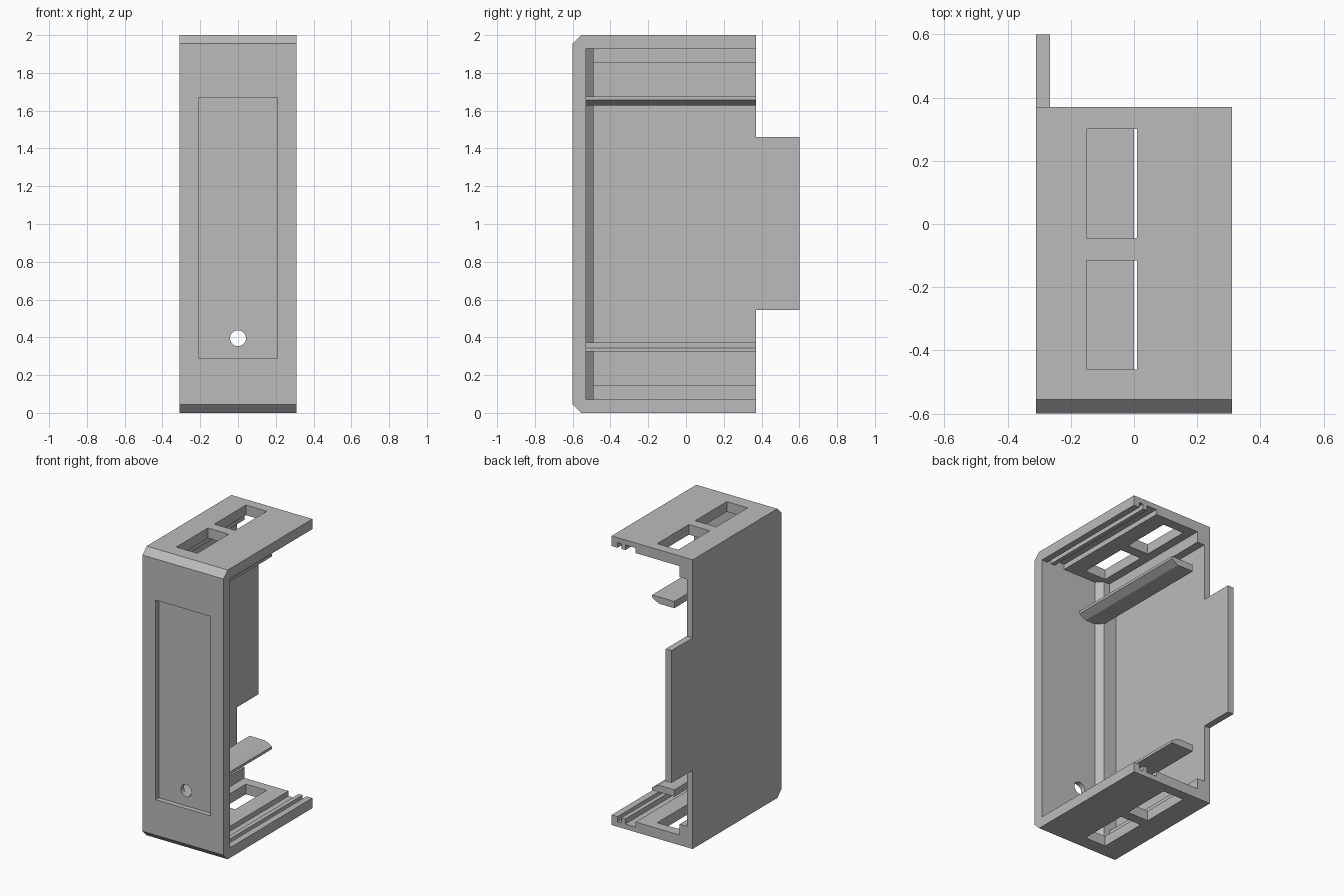
import bpy
import bmesh
from mathutils import Vector

if "Cube" in bpy.data.objects:
    bpy.data.objects.remove(bpy.data.objects["Cube"], do_unlink=True)

# One plain grey plastic
GREY = (0.5, 0.5, 0.5, 1)
plastic = bpy.data.materials.new("grey plastic")
plastic.use_nodes = True
plastic.diffuse_color = GREY
plastic.node_tree.nodes["Principled BSDF"].inputs["Base Color"].default_value = GREY


def finish(name, bm):
    bmesh.ops.recalc_face_normals(bm, faces=bm.faces)
    mesh = bpy.data.meshes.new(name)
    bm.to_mesh(mesh)
    bm.free()
    mesh.materials.append(plastic)
    obj = bpy.data.objects.new(name, mesh)
    bpy.context.collection.objects.link(obj)
    return obj


def prism(name, points, axis, start, end):
    """Extrude a 2D profile along an axis; the profile uses the other two axes in order."""
    def place(p):
        co = list(p)
        co.insert("xyz".index(axis), start)
        return Vector(co)
    bm = bmesh.new()
    face = bm.faces.new([bm.verts.new(place(p)) for p in points])
    side = bmesh.ops.extrude_face_region(bm, geom=[face])
    shift = Vector([end - start if a == axis else 0 for a in "xyz"])
    bmesh.ops.translate(bm, vec=shift,
                        verts=[v for v in side["geom"] if isinstance(v, bmesh.types.BMVert)])
    return finish(name, bm)


def box(name, x, y, z):
    return prism(name, [(x[0], y[0]), (x[1], y[0]), (x[1], y[1]), (x[0], y[1])], "z", *z)


def cylinder_y(name, x, z, radius, y):
    bm = bmesh.new()
    bmesh.ops.create_cone(bm, cap_ends=True, segments=32, radius1=radius,
                          radius2=radius, depth=y[1] - y[0])
    for v in bm.verts:
        v.co = Vector((x + v.co.x, sum(y) / 2 + v.co.z, z + v.co.y))
    return finish(name, bm)


def cut(target, cutter):
    cutter.hide_render = True
    mod = target.modifiers.new("cut", "BOOLEAN")
    mod.operation = "DIFFERENCE"
    mod.solver = "EXACT"
    mod.object = cutter
    bpy.context.view_layer.objects.active = target
    bpy.ops.object.modifier_apply(modifier=mod.name)
    bpy.data.objects.remove(cutter, do_unlink=True)


def flip(z):
    return 2 - z


FRONT, BACK, TAB = -0.6, 0.37, 0.6
LEFT, RIGHT = -0.31, 0.31
WALL, INNER = -0.265, -0.53
FLOOR, CH = 0.07, 0.045
FAR = 0.8

# Housing silhouette with chamfered front edges and a rear tab
lower = [(FRONT, CH), (FRONT + CH, 0), (BACK, 0), (BACK, 0.545), (TAB, 0.545)]
upper = [(TAB, 1.46), (BACK, 1.46), (BACK, 2), (FRONT + CH, 2), (FRONT, 2 - CH)]
housing = prism("housing", lower + upper, "x", LEFT, RIGHT)

# Hollow interior, open to one side and the back
cut(housing, box("cavity", (WALL, FAR), (INNER, FAR), (FLOOR, flip(FLOOR))))

# Shallow front recess and two screw holes
cut(housing, box("recess", (-0.21, 0.21), (-FAR, FRONT + 0.035), (0.29, 1.67)))
for z in (0.395, 1.57):
    cut(housing, cylinder_y("screw_hole", 0, z, 0.042, (-FAR, -0.4)))

# Vent windows and lid grooves in both end panels
for base, inside in ((-0.1, 0.2), (1.8, 2.1)):
    for y in ((-0.46, -0.115), (-0.045, 0.30)):
        cut(housing, box("window", (-0.15, 0.01), y, (base, inside)))
for x in ((0.127, 0.205), (0.235, 0.265)):
    for z in ((0.035, 0.1), (1.9, 1.965)):
        cut(housing, box("groove", x, (INNER, FAR), z))

# Chamfered rib in the corner between front and side wall
prism("front_corner_rib",
      [(WALL, INNER), (-0.125, INNER), (-0.165, -0.49), (WALL, -0.49)],
      "z", FLOOR, flip(FLOOR))

# Mirrored corner ribs and board guides at the top and bottom
guide = [(-0.17, 0.325), (0, 0.325), (0, 0.343), (-0.05, 0.372), (-0.17, 0.372)]
for end, side in (("bottom", lambda z: z), ("top", flip)):
    z = sorted((side(FLOOR), side(0.145)))
    box(end + "_corner_rib", (WALL, -0.21), (-0.49, BACK), z)
    prism(end + "_board_guide", [(x, side(h)) for x, h in guide], "y", INNER, BACK)
